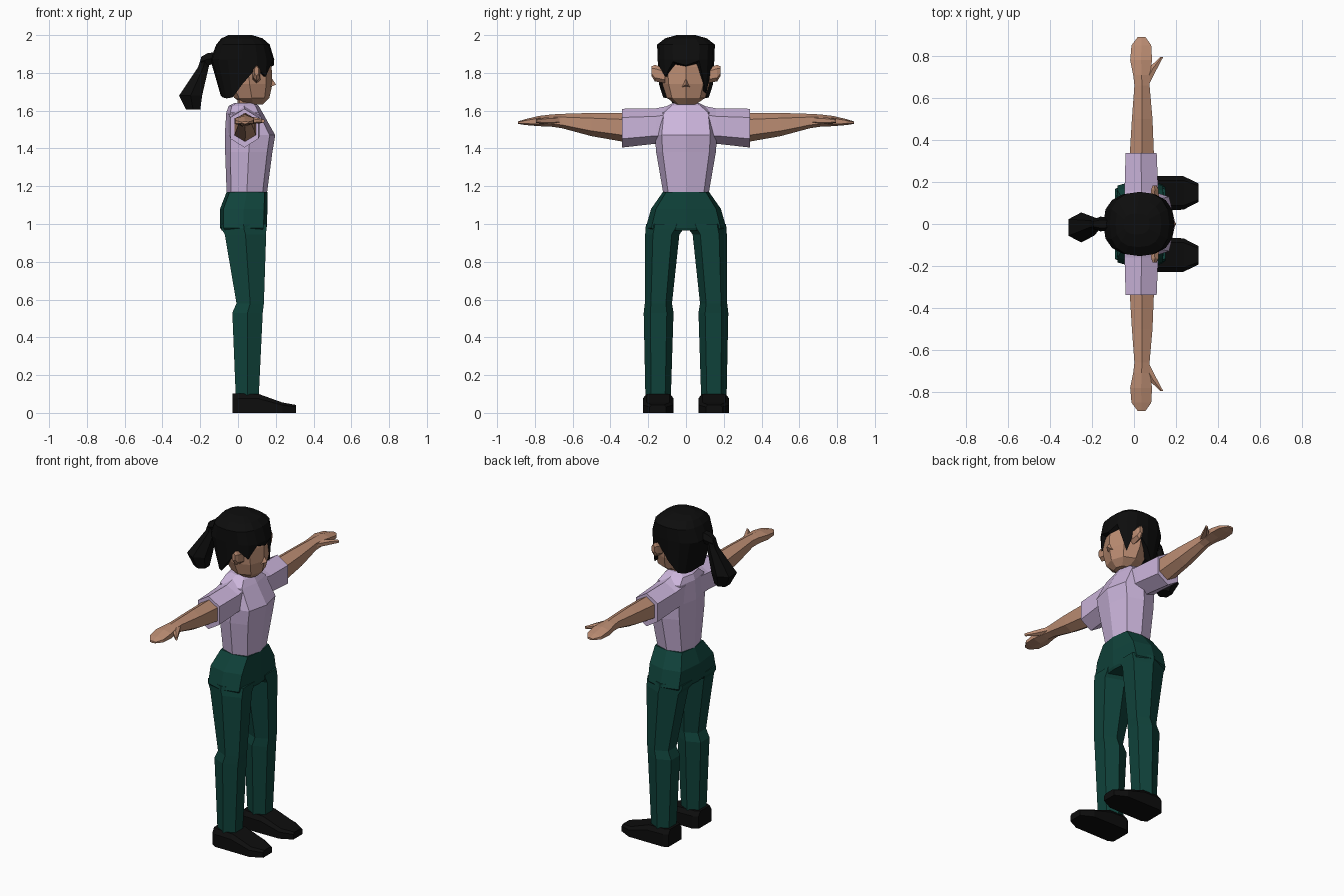
import bpy, bmesh, math


def material(name, rgb):
    m = bpy.data.materials.new(name)
    m.diffuse_color = (*rgb, 1)
    return m


SKIN = material("skin", (0.50, 0.265, 0.17))
BLACK = material("black", (0.004, 0.004, 0.004))
SHIRT = material("lilac", (0.60, 0.46, 0.71))
GREEN = material("dark_green", (0.005, 0.055, 0.043))

# Unit cross-sections
HEX = [(1, 0), (.55, 1), (-.55, 1), (-1, 0), (-.55, -1), (.55, -1)]


def octo(k):
    return [(1, 0), (k, k), (0, 1), (-k, k), (-1, 0), (-k, -k), (0, -1), (k, -k)]


def section(axis, pos, u0, u1, v0, v1, shape):
    """Scale a unit shape into a box across an axis: z -> (y, x), y -> (z, x), x -> (y, z)."""
    pts = []
    for a, b in shape:
        u = (u0 + u1) / 2 + a * (u1 - u0) / 2
        v = (v0 + v1) / 2 + b * (v1 - v0) / 2
        pts.append({"z": (v, u, pos), "y": (v, pos, u), "x": (pos, u, v)}[axis])
    return pts


def loft(name, rings, mat, side=1, fan=None):
    """Skin rings of points; the first end may close to a fan point."""
    bm = bmesh.new()
    loops = [[bm.verts.new((x, y * side, z)) for x, y, z in r] for r in rings]
    n = len(loops[0])
    for a, b in zip(loops, loops[1:]):
        for i in range(n):
            j = (i + 1) % n
            bm.faces.new((a[i], a[j], b[j], b[i]))
    if fan:
        c = bm.verts.new(fan)
        for i in range(n):
            bm.faces.new((loops[0][i], c, loops[0][(i + 1) % n]))
    else:
        bm.faces.new(loops[0])
    bm.faces.new(loops[-1])
    bmesh.ops.recalc_face_normals(bm, faces=bm.faces)
    me = bpy.data.meshes.new(name)
    bm.to_mesh(me)
    bm.free()
    me.materials.append(mat)
    ob = bpy.data.objects.new(name, me)
    bpy.context.collection.objects.link(ob)
    return ob


def tube(name, axis, rows, shape, mat, side=1):
    return loft(name, [section(axis, *r, shape) for r in rows], mat, side)


def body(name, rows, shape, mat):
    """Upright symmetric part: rows of z, half width, back x, front x."""
    return tube(name, "z", [(z, -w, w, b, f) for z, w, b, f in rows], shape, mat)


# Shirt and trunk
body("shirt", [(1.16, .12, -.06, .153), (1.38, .158, -.068, .182), (1.47, .165, -.07, .197),
               (1.59, .15, -.062, .13), (1.625, .10, -.05, .11), (1.64, .07, -.02, .09)],
     octo(.78), SHIRT)
body("hips", [(1.17, .122, -.06, .155), (1.08, .185, -.095, .156), (.98, .213, -.095, .152),
              (.965, .20, -.085, .145)], octo(.86), GREEN)
body("neck", [(1.58, .06, -.015, .085), (1.645, .056, -.003, .078), (1.70, .055, 0, .075)],
     octo(.74), SKIN)

# Head and nose
body("head", [(1.632, .05, .03, .13), (1.668, .102, -.02, .166), (1.74, .125, -.06, .182),
              (1.83, .135, -.07, .178), (1.92, .12, -.06, .16)], octo(.73), SKIN)
loft("nose", [[(.17, -.022, 1.725), (.17, .022, 1.725), (.17, 0, 1.785)],
              [(.20, -.004, 1.737), (.20, .004, 1.737), (.197, 0, 1.745)]], SKIN)

# Hair cap with an uneven fringe: lower points draw in toward the nape
N = 16
SIDE_Z = [1.67, 1.665, 1.67, 1.68]
BOTTOM = ([1.84, 1.865, 1.69, 1.84, 1.74] + SIDE_Z[:3] + [1.68]
          + SIDE_Z[:3][::-1] + [1.74, 1.83, 1.78, 1.86])


def soft(t):
    return math.copysign(abs(t) ** .8, t) if abs(t) > 1e-6 else 0


def hair_ring(z, w, b, f):
    pts = []
    for i in range(N):
        t = 2 * math.pi * i / N
        pts.append(((b + f) / 2 + (f - b) / 2 * soft(math.cos(t)), w * soft(math.sin(t)), z))
    return pts


base = hair_ring(1.87, .15, -.146, .192)
fringe = []
for i, ((x, y, _), z) in enumerate(zip(base, BOTTOM)):
    k = 1 - (1.87 - z) * (1.7 if 4 < i < 12 else .35)
    fringe.append((.023 + (x - .023) * k, y * max(k, .86), z))
loft("hair", [fringe, base, hair_ring(1.95, .153, -.115, .168),
              hair_ring(1.983, .11, -.088, .13), hair_ring(2.0, .05, -.05, .075)],
     BLACK, fan=(.05, 0, 1.78))

# Ponytail: knot, then flaring tail
tube("ponytail_knot", "x", [(-.11, -.03, .03, 1.85, 1.91), (-.16, -.035, .035, 1.84, 1.905),
                            (-.195, -.022, .022, 1.835, 1.885)], HEX, BLACK)
tube("ponytail", "z", [(1.88, -.025, .025, -.195, -.15), (1.83, -.03, .03, -.212, -.155),
                       (1.68, -.088, .055, -.312, -.19), (1.605, -.06, .025, -.275, -.2)],
     HEX, BLACK)

for s, label in ((1, "left"), (-1, "right")):
    # Ear
    tube(label + "_ear", "y", [(.11, 1.745, 1.825, .075, .12), (.165, 1.755, 1.842, .082, .116),
                               (.183, 1.785, 1.835, .088, .108)], HEX, SKIN, s)
    # Sleeve, arm with hand, thumb
    tube(label + "_sleeve", "y", [(.07, 1.42, 1.63, -.05, .115), (.16, 1.425, 1.612, -.045, .115),
                                  (.338, 1.405, 1.61, -.04, .108)], HEX, SHIRT, s)
    tube(label + "_arm", "y", [(.30, 1.43, 1.588, -.022, .096), (.50, 1.465, 1.588, -.01, .088),
                               (.66, 1.508, 1.583, .002, .074), (.71, 1.515, 1.58, -.004, .076),
                               (.78, 1.518, 1.572, -.018, .086), (.85, 1.524, 1.555, -.012, .082),
                               (.89, 1.53, 1.543, .018, .055)], HEX, SKIN, s)
    tube(label + "_thumb", "y", [(.67, 1.53, 1.57, .03, .075), (.74, 1.53, 1.565, .068, .11),
                                 (.795, 1.535, 1.555, .125, .139)], HEX, SKIN, s)
    # Trouser leg with knee step
    tube(label + "_leg", "z", [(1.0, .002, .212, -.09, .15), (.975, .012, .214, -.088, .15),
                               (.945, .035, .216, -.07, .149), (.58, .074, .218, -.008, .137),
                               (.53, .066, .224, -.03, .131), (.09, .08, .215, -.012, .11)],
         HEX, GREEN, s)
    # Shoe: flat sole, sloping toe
    foot = [(1, -1), (1, .5), (.75, 1), (-.75, 1), (-1, .5), (-1, -1)]
    tube(label + "_shoe", "x", [(-.028, .085, .21, 0, .103), (0, .066, .228, 0, .103),
                                (.11, .066, .228, 0, .10), (.235, .068, .228, 0, .055),
                                (.308, .105, .192, 0, .042)], foot, BLACK, s)
